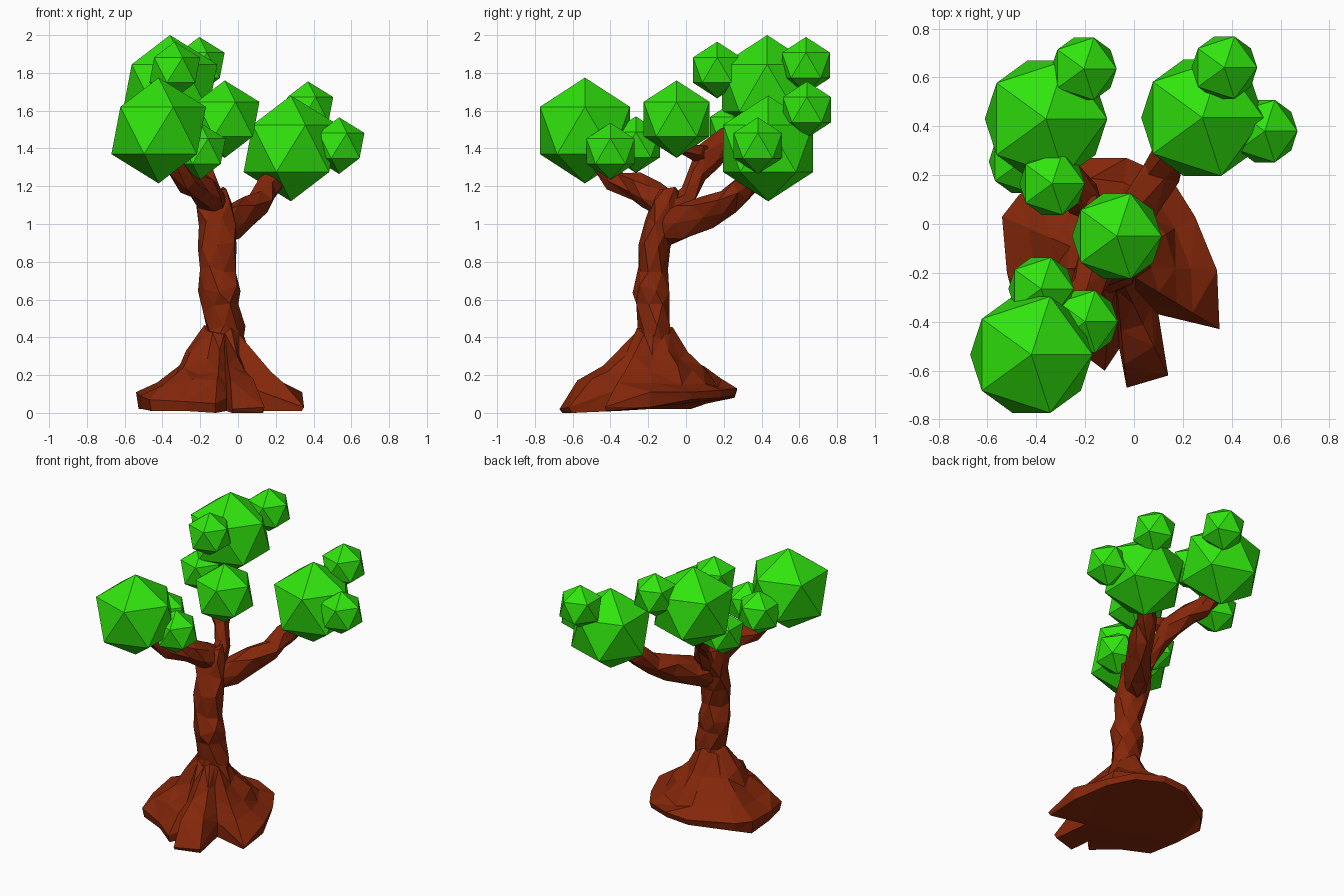
import bpy, bmesh, math, random
from mathutils import Vector

random.seed(4)


def material(name, color):
    m = bpy.data.materials.new(name)
    m.diffuse_color = (*color, 1)
    return m


BARK = material("bark", (0.23, 0.02, 0.003))
LEAF = material("leaf", (0.03, 0.78, 0.004))


def loft(name, rings, mat):
    """Join equal-length rings of points into a closed flat-shaded skin."""
    bm = bmesh.new()
    loops = [[bm.verts.new(p) for p in ring] for ring in rings]
    n = len(loops[0])
    for a, b in zip(loops, loops[1:]):
        for i in range(n):
            j = (i + 1) % n
            bm.faces.new((a[i], a[j], b[j], b[i]))
    bm.faces.new(loops[0][::-1])
    bm.faces.new(loops[-1])
    bmesh.ops.triangulate(bm, faces=bm.faces[:])
    bmesh.ops.recalc_face_normals(bm, faces=bm.faces[:])
    me = bpy.data.meshes.new(name)
    bm.to_mesh(me)
    bm.free()
    me.materials.append(mat)
    ob = bpy.data.objects.new(name, me)
    bpy.context.collection.objects.link(ob)
    return ob


def limb(name, path, sides=6, jitter=0.16, squash=1.0):
    """Gnarled tube through (x, y, z, radius) points."""
    pts = [Vector(p[:3]) for p in path]
    rings = []
    for k, p in enumerate(pts):
        t = (pts[min(k + 1, len(pts) - 1)] - pts[max(k - 1, 0)]).normalized()
        u = (Vector((0, 1, 0)) - t * t.y)
        if u.length < 0.3:
            u = Vector((1, 0, 0)) - t * t.x
        u.normalize()
        v = t.cross(u)
        ring = []
        for i in range(sides):
            a = 2 * math.pi * (i + 0.5 * (k % 2)) / sides
            r = path[k][3] * random.uniform(1 - jitter, 1 + jitter)
            ring.append(p + r * (u * math.cos(a) * squash + v * math.sin(a))
                        + t * random.uniform(-0.018, 0.018))
        rings.append(ring)
    return loft(name, rings, BARK)


# Root flare: outline (x, y, underside z, rim z) shrinking up to the trunk
outline = [
    (0.25, 0.03, 0.07, 0.11), (0.15, 0.19, 0.08, 0.12), (-0.03, 0.27, 0.09, 0.13),
    (-0.20, 0.27, 0.08, 0.12), (-0.47, 0.12, 0.05, 0.11), (-0.54, 0.03, 0.02, 0.11),
    (-0.52, -0.20, 0.02, 0.09), (-0.47, -0.39, 0.01, 0.07), (-0.28, -0.48, 0.01, 0.06),
    (-0.12, -0.60, 0.00, 0.05), (-0.06, -0.51, 0.01, 0.08), (-0.03, -0.67, 0.00, 0.02),
    (0.14, -0.62, 0.00, 0.03), (0.10, -0.37, 0.01, 0.12), (0.35, -0.43, 0.01, 0.03),
    (0.34, -0.19, 0.03, 0.11),
]
core = Vector((-0.08, -0.17, 0))
rings = [[Vector((x, y, zb)).lerp(Vector((core.x, core.y, zb)), 0.03)
          for x, y, zb, zr in outline]]
for t, z in [(1, 0), (0.72, 0.16), (0.46, 0.225), (0.22, 0.31), (0, 0.44)]:
    ring = []
    for x, y, zb, zr in outline:
        d = Vector((x, y, 0)) - core
        inner = core + d.normalized() * 0.1
        p = inner.lerp(Vector((x, y, 0)), t)
        p.z = zr if t == 1 else z + random.uniform(-0.025, 0.025)
        if 0 < t < 1:
            p += d * random.uniform(-0.05, 0.05)
        ring.append(p)
    rings.append(ring)
loft("root_flare", rings, BARK)

# Trunk
limb("trunk", [
    (-0.08, -0.17, 0.34, 0.12), (-0.075, -0.175, 0.45, 0.105),
    (-0.09, -0.18, 0.56, 0.10), (-0.10, -0.18, 0.65, 0.11),
    (-0.11, -0.18, 0.76, 0.09), (-0.105, -0.165, 0.88, 0.10),
    (-0.12, -0.14, 1.00, 0.10), (-0.13, -0.11, 1.10, 0.10),
    (-0.14, -0.10, 1.18, 0.08)], sides=7, jitter=0.14, squash=0.83)

# Branches
limb("front_branch", [
    (-0.11, -0.09, 1.09, 0.08), (-0.15, -0.18, 1.145, 0.08),
    (-0.20, -0.27, 1.20, 0.07), (-0.27, -0.37, 1.225, 0.065),
    (-0.34, -0.45, 1.32, 0.05)])
limb("right_branch", [
    (-0.11, -0.12, 0.97, 0.08), (-0.04, -0.01, 1.01, 0.09),
    (0.04, 0.10, 1.065, 0.085), (0.11, 0.21, 1.11, 0.075),
    (0.16, 0.31, 1.19, 0.07), (0.23, 0.39, 1.28, 0.05)])
limb("back_branch", [
    (-0.11, -0.09, 1.06, 0.07), (-0.13, 0.00, 1.15, 0.055),
    (-0.17, 0.06, 1.25, 0.05), (-0.21, 0.11, 1.35, 0.075),
    (-0.28, 0.20, 1.43, 0.07), (-0.34, 0.31, 1.48, 0.06),
    (-0.36, 0.38, 1.54, 0.045)])
limb("middle_twig", [
    (-0.21, 0.12, 1.36, 0.055), (-0.15, 0.05, 1.38, 0.05),
    (-0.09, -0.02, 1.41, 0.035)], sides=5)

# Foliage clumps: x, y, z, radius
clumps = [
    (-0.42, -0.535, 1.495, 0.28), (0.28, 0.435, 1.40, 0.28), (-0.36, 0.43, 1.72, 0.28),
    (-0.07, -0.05, 1.555, 0.205), (-0.205, 0.635, 1.84, 0.15), (-0.335, 0.165, 1.815, 0.15),
    (-0.46, 0.255, 1.50, 0.15), (-0.38, -0.265, 1.42, 0.15), (-0.20, -0.40, 1.385, 0.15),
    (0.37, 0.64, 1.605, 0.15), (0.535, 0.38, 1.415, 0.15),
]
for i, (x, y, z, r) in enumerate(clumps):
    bpy.ops.mesh.primitive_ico_sphere_add(subdivisions=1, radius=r, location=(x, y, z))
    ob = bpy.context.object
    ob.name = f"foliage_{i + 1}"
    ob.data.materials.append(LEAF)
